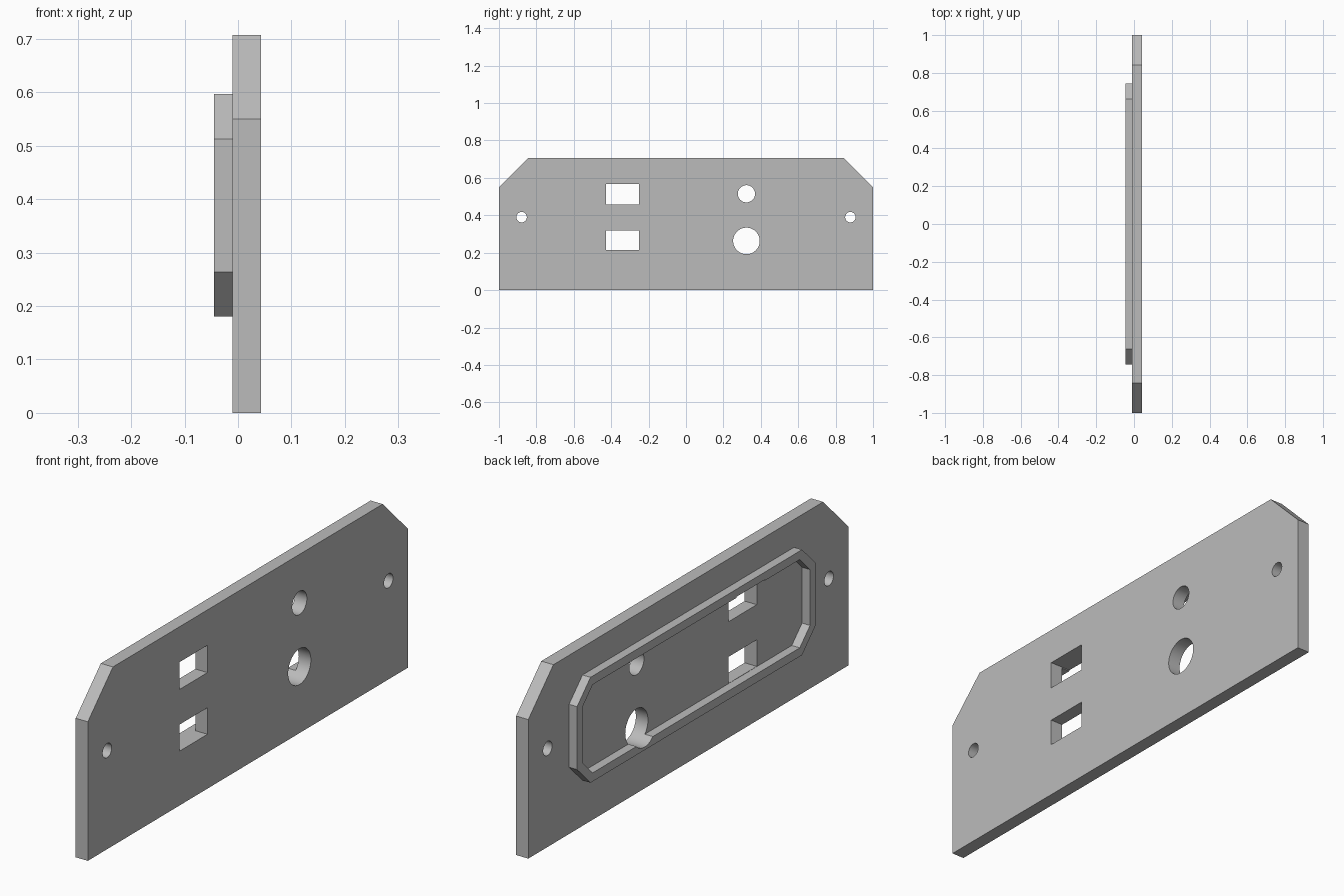
import bpy
import bmesh
import math

cube = bpy.data.objects.get("Cube")
if cube:
    bpy.data.objects.remove(cube, do_unlink=True)

grey = bpy.data.materials.new("plain_grey")
grey.use_nodes = True
grey.diffuse_color = (0.5, 0.5, 0.5, 1)
grey.node_tree.nodes["Principled BSDF"].inputs["Base Color"].default_value = (0.5, 0.5, 0.5, 1)

X_BACK, X_SEAM, X_FACE = -0.045, -0.01, 0.043


def prism(name, outline, x0, x1):
    """Extrude a (y, z) outline along x."""
    bm = bmesh.new()
    face = bm.faces.new([bm.verts.new((x0, y, z)) for y, z in outline])
    moved = bmesh.ops.extrude_face_region(bm, geom=[face])["geom"]
    for v in moved:
        if isinstance(v, bmesh.types.BMVert):
            v.co.x = x1
    bmesh.ops.recalc_face_normals(bm, faces=bm.faces[:])
    mesh = bpy.data.meshes.new(name)
    bm.to_mesh(mesh)
    bm.free()
    mesh.materials.append(grey)
    obj = bpy.data.objects.new(name, mesh)
    bpy.context.scene.collection.objects.link(obj)
    return obj


def circle(y, z, r, n=48):
    return [(y + r * math.cos(2 * math.pi * i / n),
             z + r * math.sin(2 * math.pi * i / n)) for i in range(n)]


def rectangle(y0, y1, z0, z1):
    return [(y0, z0), (y1, z0), (y1, z1), (y0, z1)]


def chamfered(y, z0, z1, c):
    """Rectangle symmetric in y with all four corners cut off."""
    return [(-y + c, z0), (y - c, z0), (y, z0 + c), (y, z1 - c),
            (y - c, z1), (-y + c, z1), (-y, z1 - c), (-y, z0 + c)]


def cut(obj, cutters):
    """Subtract cutters and bake the result into the mesh."""
    for c in cutters:
        mod = obj.modifiers.new("cut", "BOOLEAN")
        mod.operation = "DIFFERENCE"
        mod.solver = "EXACT"
        mod.object = c
    bpy.context.view_layer.update()
    graph = bpy.context.evaluated_depsgraph_get()
    baked = bpy.data.meshes.new_from_object(obj.evaluated_get(graph))
    obj.modifiers.clear()
    obj.data = baked


# Panel with the two upper corners cut off
panel = prism("panel", [(-1, 0), (1, 0), (1, 0.55), (0.843, 0.707),
                        (-0.843, 0.707), (-1, 0.55)], X_SEAM, X_FACE)

# Raised rim on the rear
rim = prism("rear_rim", chamfered(0.745, 0.18, 0.597, 0.084), X_BACK, X_SEAM)
wall = 0.034
recess = prism("recess_cutter",
               chamfered(0.745 - wall, 0.18 + wall, 0.597 - wall,
                         0.084 - wall * (2 - math.sqrt(2))), -0.2, 0.2)

# Openings: two sockets, two round holes, two screw holes
openings = {
    "upper_socket": rectangle(-0.428, -0.252, 0.459, 0.567),
    "lower_socket": rectangle(-0.428, -0.252, 0.215, 0.32),
    "small_hole": circle(0.323, 0.515, 0.046),
    "large_hole": circle(0.323, 0.263, 0.071),
    "front_screw_hole": circle(-0.879, 0.39, 0.028),
    "rear_screw_hole": circle(0.879, 0.39, 0.028),
}
cutters = [prism(n + "_cutter", o, -0.2, 0.2) for n, o in openings.items()]

cut(panel, cutters)
cut(rim, [recess] + cutters[:4])

for c in cutters + [recess]:
    bpy.data.objects.remove(c, do_unlink=True)

# Smooth hole walls, sharp edges elsewhere
for obj in (panel, rim):
    bpy.ops.object.select_all(action="DESELECT")
    obj.select_set(True)
    bpy.context.view_layer.objects.active = obj
    bpy.ops.object.shade_smooth_by_angle(angle=math.radians(30))
